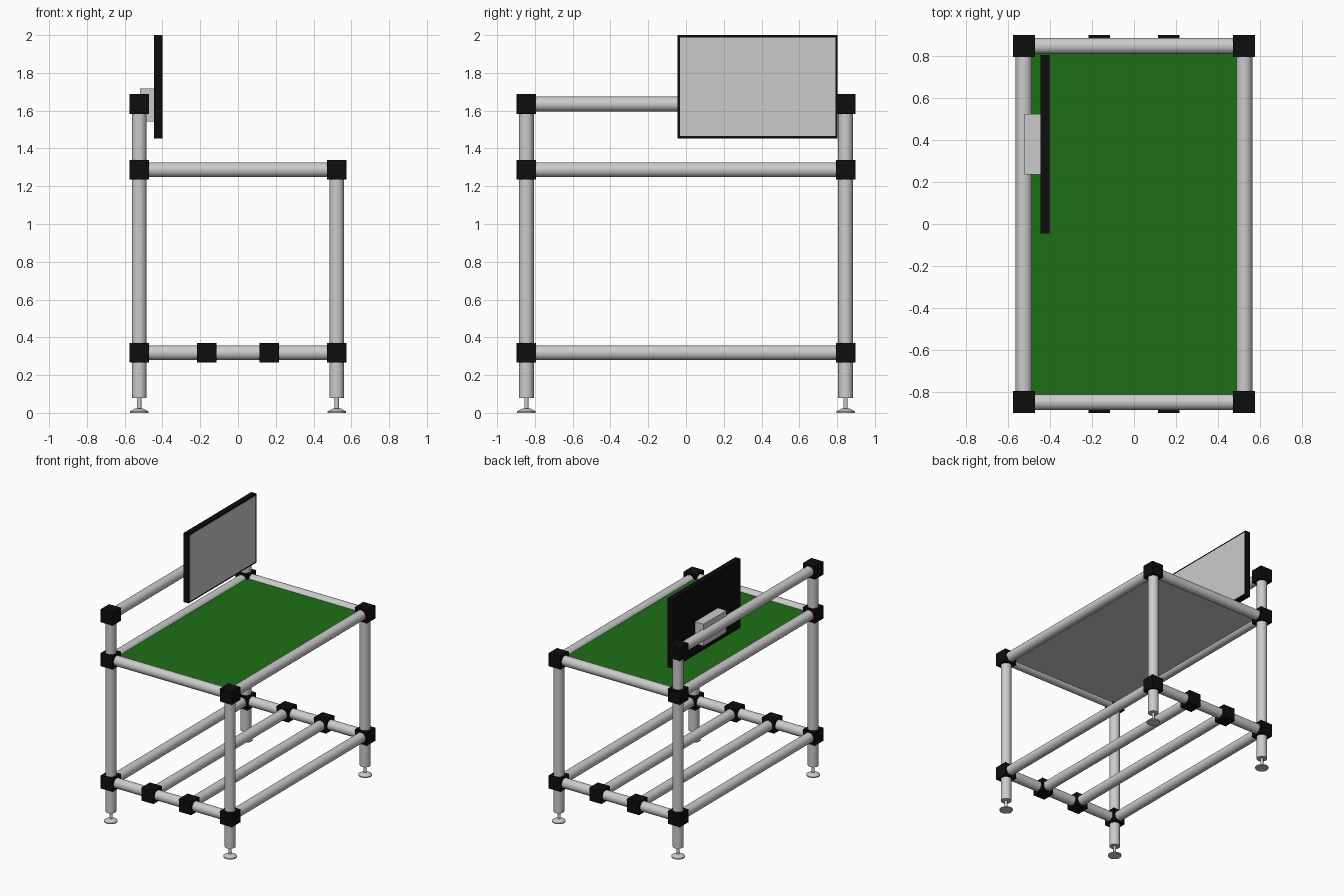
import bpy
from mathutils import Vector

if "Cube" in bpy.data.objects:
    bpy.data.objects.remove(bpy.data.objects["Cube"])

X, Y = 0.523, 0.845            # post positions
LOW, TOP, HIGH = 0.318, 1.287, 1.635
MID = 0.165                    # inner shelf rails
R, J = 0.039, 0.104            # tube radius, joint size


def mat(name, col):
    m = bpy.data.materials.new(name)
    m.diffuse_color = (*col, 1)
    m.use_nodes = True
    m.node_tree.nodes["Principled BSDF"].inputs["Base Color"].default_value = m.diffuse_color
    return m


black = mat("black", (0.004, 0.004, 0.004))
green = mat("green", (0.012, 0.16, 0.008))


def box(name, lo, hi, m=None):
    lo, hi = Vector(lo), Vector(hi)
    bpy.ops.mesh.primitive_cube_add(size=1, location=(lo + hi) / 2)
    o = bpy.context.object
    o.name = name
    o.scale = hi - lo
    bpy.ops.object.transform_apply(location=False, rotation=False, scale=True)
    if m:
        o.data.materials.append(m)
    return o


def tube(name, a, b, r=R, r2=None):
    a, b = Vector(a), Vector(b)
    d = b - a
    bpy.ops.mesh.primitive_cone_add(vertices=32, radius1=r, radius2=r if r2 is None else r2,
                                    depth=d.length, location=(a + b) / 2)
    o = bpy.context.object
    o.name = name
    o.rotation_euler = d.to_track_quat('Z', 'Y').to_euler()
    bpy.ops.object.shade_smooth_by_angle()
    return o


def joint(x, y, z):
    h = Vector((J, J, J)) / 2
    c = Vector((x, y, z))
    box("corner_joint", c - h, c + h, black)


# Posts, levelling feet and joints
for y in (-Y, Y):
    for x, top in ((-X, HIGH), (X, TOP)):
        tube("post", (x, y, 0.08), (x, y, top))
        tube("foot_stem", (x, y, 0.015), (x, y, 0.09), 0.011)
        tube("foot_base", (x, y, 0), (x, y, 0.008), 0.049)
        tube("foot_cone", (x, y, 0.008), (x, y, 0.024), 0.049, 0.02)
        joint(x, y, LOW)
        joint(x, y, TOP)
    joint(-X, y, HIGH)
    for x in (-MID, MID):
        joint(x, y, LOW)
    # Cross rails at both levels
    for z in (LOW, TOP):
        tube("cross_rail", (-X, y, z), (X, y, z))

# Long rails
for x in (-X, -MID, MID, X):
    tube("shelf_rail", (x, -Y, LOW), (x, Y, LOW))
for x in (-X, X):
    tube("table_rail", (x, -Y, TOP), (x, Y, TOP))
tube("monitor_rail", (-X, -Y, HIGH), (-X, Y, HIGH))

# Worktop: grey board with a green mat
box("worktop_board", (-X, -Y, TOP - 0.012), (X, Y, TOP + 0.008))
box("worktop_mat", (-X, -Y, TOP + 0.008), (X, Y, TOP + 0.015), green)

# Monitor with inset screen and rear bracket
box("monitor_case", (-0.445, -0.045, 1.453), (-0.401, 0.803, 2.0), black)
box("monitor_screen", (-0.41, -0.033, 1.465), (-0.399, 0.791, 1.988))
box("monitor_bracket", (-0.52, 0.236, 1.543), (-0.44, 0.522, 1.717))
